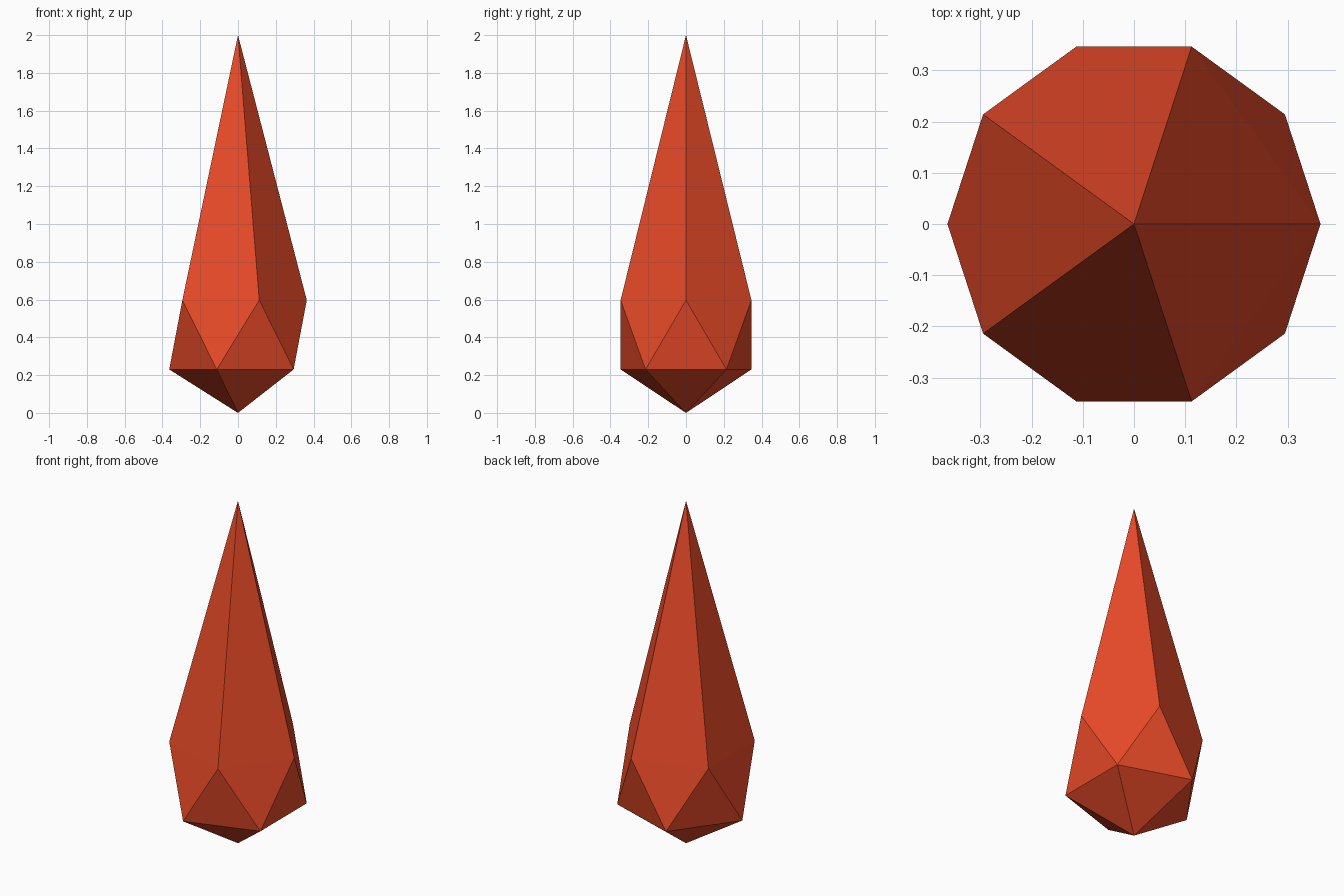
import bpy, bmesh
from math import cos, sin, tau

cube = bpy.data.objects.get("Cube")
if cube:
    bpy.data.objects.remove(cube, do_unlink=True)

SIDES, RADIUS = 5, 0.364

# Material
red = bpy.data.materials.new("crystal red")
red.use_nodes = True
colour = (0.8, 0.068, 0.021, 1)
red.diffuse_color = colour
red.node_tree.nodes["Principled BSDF"].inputs["Base Color"].default_value = colour

bm = bmesh.new()


def ring(z, offset):
    """Five points around the axis, turned by a fraction of a step."""
    angles = [tau * (i + offset) / SIDES for i in range(SIDES)]
    return [bm.verts.new((RADIUS * cos(a), RADIUS * sin(a), z)) for a in angles]


# Long point, two staggered rings and short bottom point
tip = bm.verts.new((0, 0, 2))
upper = ring(0.597, 0)
lower = ring(0.23, 0.5)
base = bm.verts.new((0, 0, 0))

for i in range(SIDES):
    j = (i + 1) % SIDES
    bm.faces.new((tip, upper[i], upper[j]))
    bm.faces.new((upper[i], lower[i], upper[j]))
    bm.faces.new((lower[i], lower[j], upper[j]))
    bm.faces.new((base, lower[j], lower[i]))
bmesh.ops.recalc_face_normals(bm, faces=bm.faces[:])

mesh = bpy.data.meshes.new("crystal_shard")
bm.to_mesh(mesh)
bm.free()
mesh.materials.append(red)
shard = bpy.data.objects.new("crystal_shard", mesh)
bpy.context.collection.objects.link(shard)
